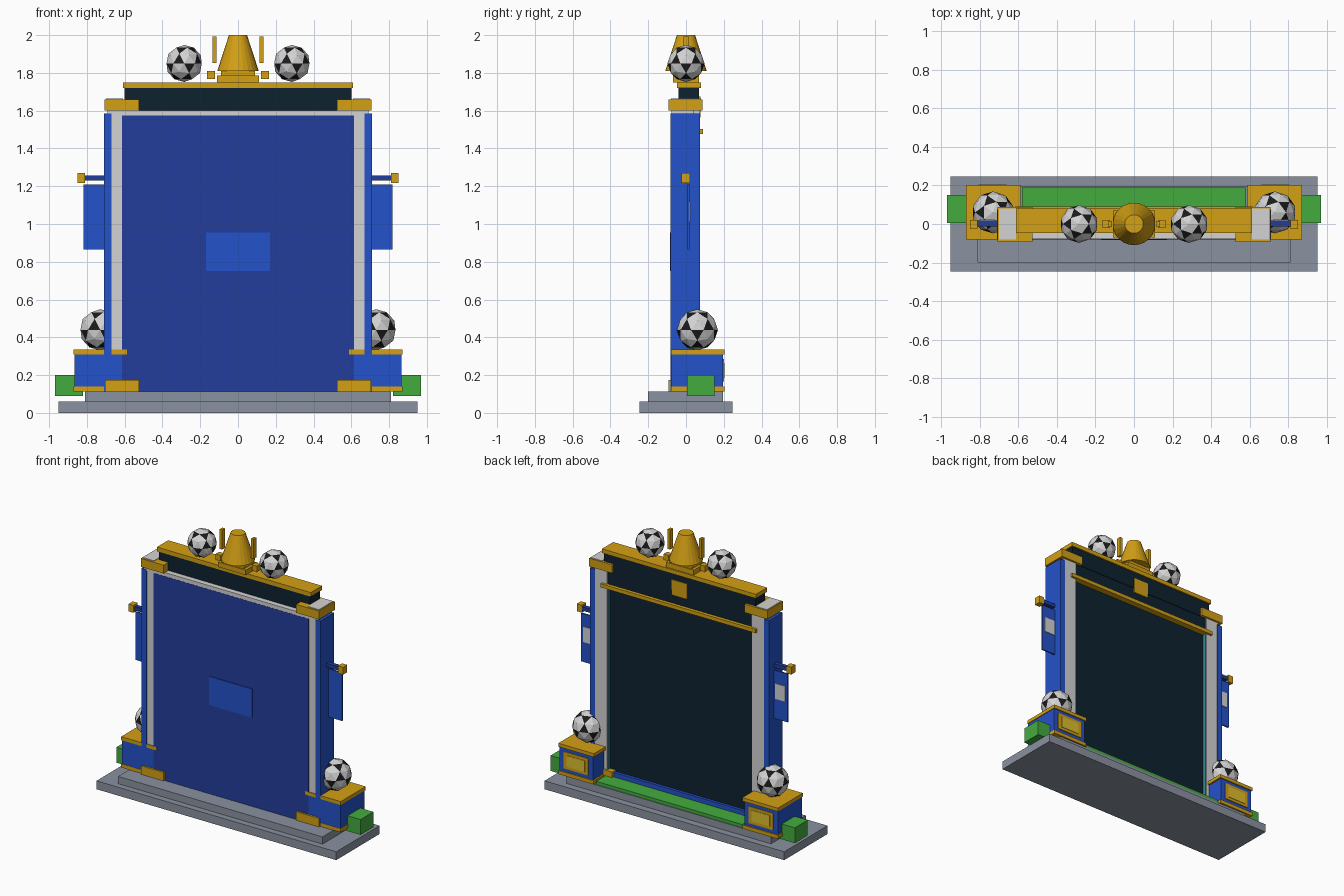
import bpy, bmesh
from mathutils import Vector

if "Cube" in bpy.data.objects:
    bpy.data.objects.remove(bpy.data.objects["Cube"])


def lin(c):
    c /= 255
    return c / 12.92 if c <= 0.04045 else ((c + 0.055) / 1.055) ** 2.4


def material(name, r, g, b):
    m = bpy.data.materials.new(name)
    m.diffuse_color = (lin(r), lin(g), lin(b), 1)
    m.use_nodes = True
    m.node_tree.nodes["Principled BSDF"].inputs["Base Color"].default_value = m.diffuse_color
    return m


GOLD = material("gold", 212, 160, 20)
YELLOW = material("yellow", 222, 190, 45)
BLUE = material("bright blue", 36, 82, 202)
PANEL = material("deep blue", 36, 61, 156)
NAVY = material("dark navy", 13, 34, 48)
STONE = material("stone grey", 138, 146, 160)
WHITE = material("off white", 212, 212, 212)
BLACK = material("black", 26, 26, 28)
GREEN = material("green", 68, 172, 63)
TEAL = material("teal", 60, 140, 150)


def add(name, bm, *mats):
    me = bpy.data.meshes.new(name)
    bm.to_mesh(me)
    bm.free()
    for m in mats:
        me.materials.append(m)
    ob = bpy.data.objects.new(name, me)
    bpy.context.collection.objects.link(ob)
    return ob


def box(name, mat, x, y, z):
    """Box from (min, max) ranges."""
    bm = bmesh.new()
    bmesh.ops.create_cube(bm, size=1)
    for v in bm.verts:
        v.co = [r[0] if c < 0 else r[1] for c, r in zip(v.co, (x, y, z))]
    return add(name, bm, mat)


def pair(name, mat, x, y, z):
    """The same box on the right and left."""
    box(name + "_right", mat, x, y, z)
    box(name + "_left", mat, (-x[1], -x[0]), y, z)


def ball(name, centre, radius):
    """Faceted ball: black triangles between off-white pentagons."""
    bm = bmesh.new()
    bmesh.ops.create_icosphere(bm, subdivisions=2, radius=radius)
    for f in bm.faces:
        f.material_index = int(all(len(v.link_edges) == 6 for v in f.verts))
    bmesh.ops.translate(bm, verts=bm.verts, vec=Vector(centre))
    add(name, bm, WHITE, BLACK)


# stepped base
box("base_lower", STONE, (-.95, .95), (-.245, .245), (0, .06))
box("base_upper", STONE, (-.81, .81), (-.2, .195), (.06, .112))
box("back_grass", GREEN, (-.58, .58), (.07, .19), (.11, .135))
pair("side_hedge", GREEN, (.82, .968), (.005, .15), (.09, .2))

# main wall
box("wall_core", NAVY, (-.58, .58), (-.07, .045), (.112, 1.6))
box("front_panel", PANEL, (-.615, .615), (-.079, -.06), (.112, 1.575))
box("front_plaque", BLUE, (-.17, .17), (-.084, -.078), (.75, .955))
box("back_sill", BLUE, (-.575, .575), (.04, .065), (.112, .165))

# side pillars
pair("inner_pillar", WHITE, (.575, .675), (-.075, .073), (.112, 1.6))
pair("pillar_inner_strip", TEAL, (.569, .575), (.046, .07), (.165, 1.6))
pair("outer_pillar", BLUE, (.67, .71), (-.081, .075), (.112, 1.585))
pair("pillar_foot", GOLD, (.525, .705), (-.092, .085), (.114, .175))
pair("pillar_cap", GOLD, (.525, .706), (-.092, .087), (1.6, 1.66))
pair("cap_inlay", WHITE, (.61, .698), (-.08, .08), (1.658, 1.664))

# lintel
box("lintel_border", WHITE, (-.69, .69), (-.078, .04), (1.575, 1.602))
box("lintel", NAVY, (-.6, .6), (-.04, .07), (1.6, 1.72))
box("lintel_back", NAVY, (-.575, .575), (.04, .066), (1.49, 1.62))
box("lintel_top", GOLD, (-.61, .61), (-.047, .08), (1.72, 1.75))
box("back_ledge", GOLD, (-.615, .615), (.045, .09), (1.477, 1.503))
box("back_badge", GOLD, (-.06, .06), (.066, .076), (1.565, 1.675))

# corner pedestals with balls
pair("pedestal", BLUE, (.6, .865), (-.078, .195), (.13, .32))
pair("pedestal_bottom", GOLD, (.59, .87), (-.08, .203), (.114, .14))
pair("pedestal_top", GOLD, (.588, .87), (-.08, .203), (.31, .335))
pair("pedestal_frame", GOLD, (.635, .83), (.19, .201), (.165, .285))
pair("pedestal_inset", YELLOW, (.66, .805), (.195, .204), (.185, .265))
for s, side in ((1, "right"), (-1, "left")):
    ball("pedestal_ball_" + side, (s * .73, .06, .44), .109)
    ball("top_ball_" + side, (s * .285, 0, 1.85), .098)

# side banners on rods
pair("banner_rod", PANEL, (.7, .82), (-.012, .018), (1.23, 1.257))
pair("rod_end", GOLD, (.81, .85), (-.025, .022), (1.217, 1.27))
pair("banner", BLUE, (.705, .818), (.008, .018), (.865, 1.21))
pair("banner_patch", WHITE, (.72, .8), (.016, .023), (1.01, 1.12))

# crowning cone with steps and small ornaments
box("cone_step_lower", GOLD, (-.11, .11), (-.07, .07), (1.75, 1.785))
box("cone_step_upper", GOLD, (-.09, .09), (-.06, .06), (1.785, 1.815))
bm = bmesh.new()
bmesh.ops.create_cone(bm, cap_ends=True, segments=24, radius1=.11,
                      radius2=.048, depth=.19)
bmesh.ops.translate(bm, verts=bm.verts, vec=Vector((0, 0, 1.905)))
add("cone", bm, GOLD)
pair("ornament_cube", GOLD, (.123, .163), (-.02, .02), (1.768, 1.81))
pair("ornament_bar", GOLD, (.115, .135), (-.015, .015), (1.852, 1.993))
